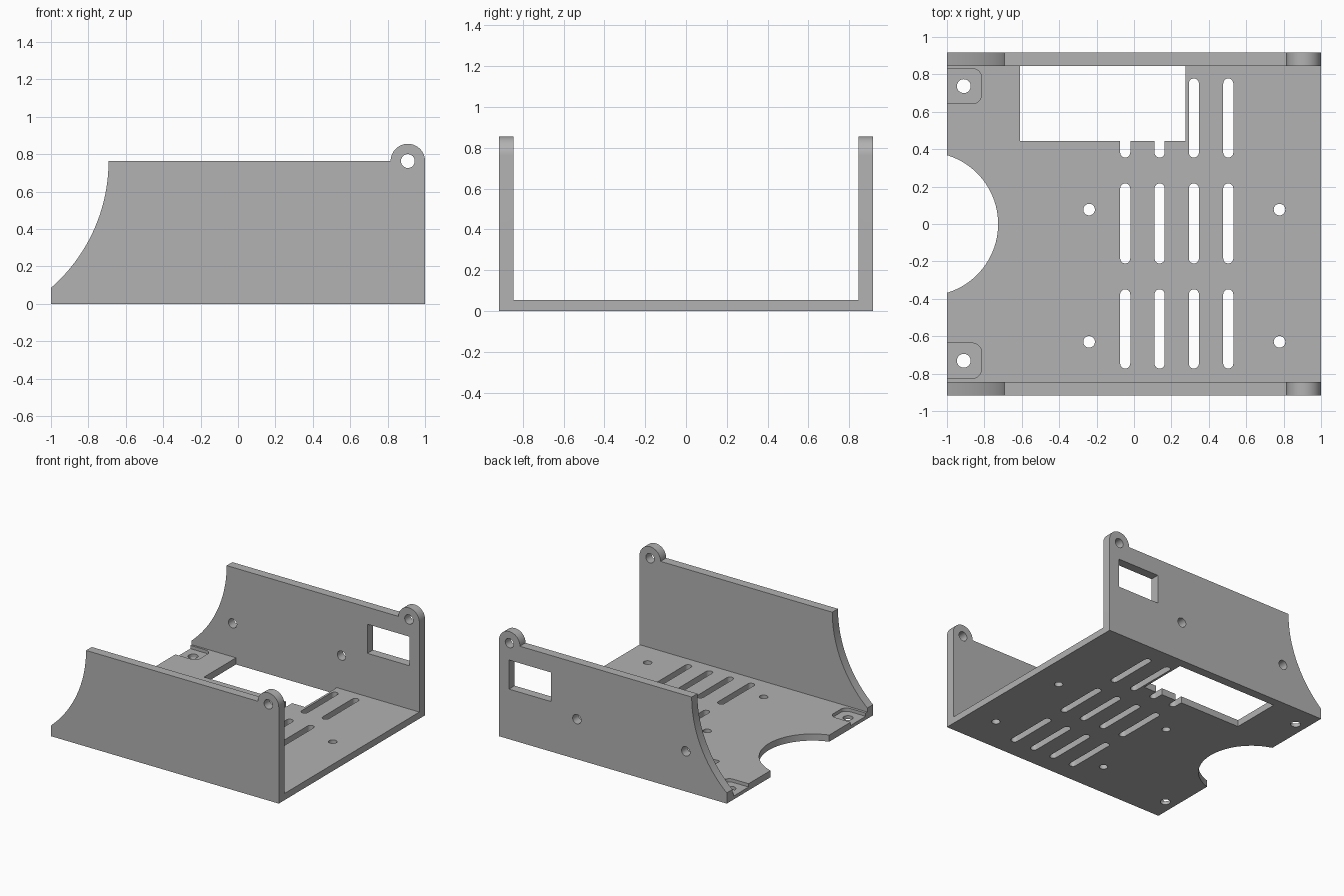
import bpy, bmesh, math

if "Cube" in bpy.data.objects:
    bpy.data.objects.remove(bpy.data.objects["Cube"])

W, WI, FLOOR = 0.917, 0.846, 0.053   # outer / inner half width, floor thickness

grey = bpy.data.materials.new("plain_grey")
grey.diffuse_color = (0.445, 0.445, 0.445, 1)
grey.use_nodes = True
grey.node_tree.nodes["Principled BSDF"].inputs["Base Color"].default_value = grey.diffuse_color


def prism(name, pts, lo, hi, axis):
    """Extrude a 2D outline along an axis: x -> (y,z), y -> (x,z), z -> (x,y)."""
    place = {"x": lambda a, b, t: (t, a, b),
             "y": lambda a, b, t: (a, t, b),
             "z": lambda a, b, t: (a, b, t)}[axis]
    bm = bmesh.new()
    face = bm.faces.new([bm.verts.new(place(a, b, lo)) for a, b in pts])
    ext = bmesh.ops.extrude_face_region(bm, geom=[face])
    verts = [v for v in ext["geom"] if isinstance(v, bmesh.types.BMVert)]
    bmesh.ops.translate(bm, verts=verts, vec=place(0, 0, hi - lo))
    bmesh.ops.recalc_face_normals(bm, faces=bm.faces)
    mesh = bpy.data.meshes.new(name)
    bm.to_mesh(mesh)
    bm.free()
    mesh.materials.append(grey)
    obj = bpy.data.objects.new(name, mesh)
    bpy.context.collection.objects.link(obj)
    return obj


def arc(cx, cy, r, start, end, n):
    angles = [math.radians(start + (end - start) * i / n) for i in range(n + 1)]
    return [(cx + r * math.cos(a), cy + r * math.sin(a)) for a in angles]


def circle(cx, cy, r, n=32):
    return arc(cx, cy, r, 0, 360, n)[:-1]


def rect(x0, x1, y0, y1):
    return [(x0, y0), (x1, y0), (x1, y1), (x0, y1)]


def apply_boolean(obj, cutter, operation="DIFFERENCE"):
    mod = obj.modifiers.new("cut", "BOOLEAN")
    mod.operation, mod.solver, mod.object = operation, "EXACT", cutter
    bpy.context.view_layer.objects.active = obj
    bpy.ops.object.modifier_apply(modifier=mod.name)
    bpy.data.objects.remove(cutter)


# U-shaped channel: floor plus two side walls
chassis = prism("chassis", [(-W, 0), (W, 0), (W, 1), (WI, 1), (WI, FLOOR),
                            (-WI, FLOOR), (-WI, 1), (-W, 1)], -1.1, 1.1, "x")

# Side outline: curved front end and round hinge ear
sweep = math.degrees(math.asin(0.678 / 0.9))
ear_x, top, ear_r = 0.908, 0.763, 0.092
side = ([(-1, -0.1), (1, -0.1)] + arc(ear_x, top, ear_r, 0, 180, 32)
        + arc(-1.592, top, 0.9, 0, -sweep, 32))
side[-1] = (-1, side[-1][1])
apply_boolean(chassis, prism("side_outline", side, -1.2, 1.2, "y"), "INTERSECT")


def cut_floor(pts, z0=-0.1, z1=0.08):
    apply_boolean(chassis, prism("floor_cutter", pts, z0, z1, "z"))


def cut_wall(pts, y0=0.7, y1=1.1):
    apply_boolean(chassis, prism("wall_cutter", pts, y0, y1, "y"))


# Hinge holes through both ears
cut_wall(circle(ear_x, top, 0.037), -1.1, 1.1)

# Back wall window and screw holes
cut_wall(rect(0.544, 0.912, 0.397, 0.628))
for x in (-0.64, 0.316):
    cut_wall(circle(x, 0.318, 0.037))

# Floor: round end notch and large opening beside the back wall
cut_floor(circle(-1.111, 0, 0.3845, 96))
cut_floor(rect(-0.61, 0.275, 0.445, WI))

# Ventilation slots, three rows of four
r = 0.027
for x in (-0.047, 0.137, 0.32, 0.504):
    for y0, y1 in ((0.355, 0.778), (-0.211, 0.217), (-0.773, -0.349)):
        cut_floor(arc(x, y1 - r, r, 0, 180, 12) + arc(x, y0 + r, r, 180, 360, 12))

# Mounting holes
for x in (-0.24, 0.778):
    for y in (0.077, -0.63):
        cut_floor(circle(x, y, 0.031))

# Corner recesses with screw holes
for y in (0.737, -0.731):
    h, c = 0.094, 0.05
    cut_floor([(-1.1, y - h)] + arc(-0.815 - c, y - h + c, c, -90, 0, 8)
              + arc(-0.815 - c, y + h - c, c, 0, 90, 8) + [(-1.1, y + h)], 0.027)
    cut_floor(circle(-0.91, y, 0.037))

# Smooth curved walls, keep sharp edges
bpy.ops.object.select_all(action="DESELECT")
chassis.select_set(True)
bpy.context.view_layer.objects.active = chassis
bpy.ops.object.shade_smooth_by_angle(angle=math.radians(30))
